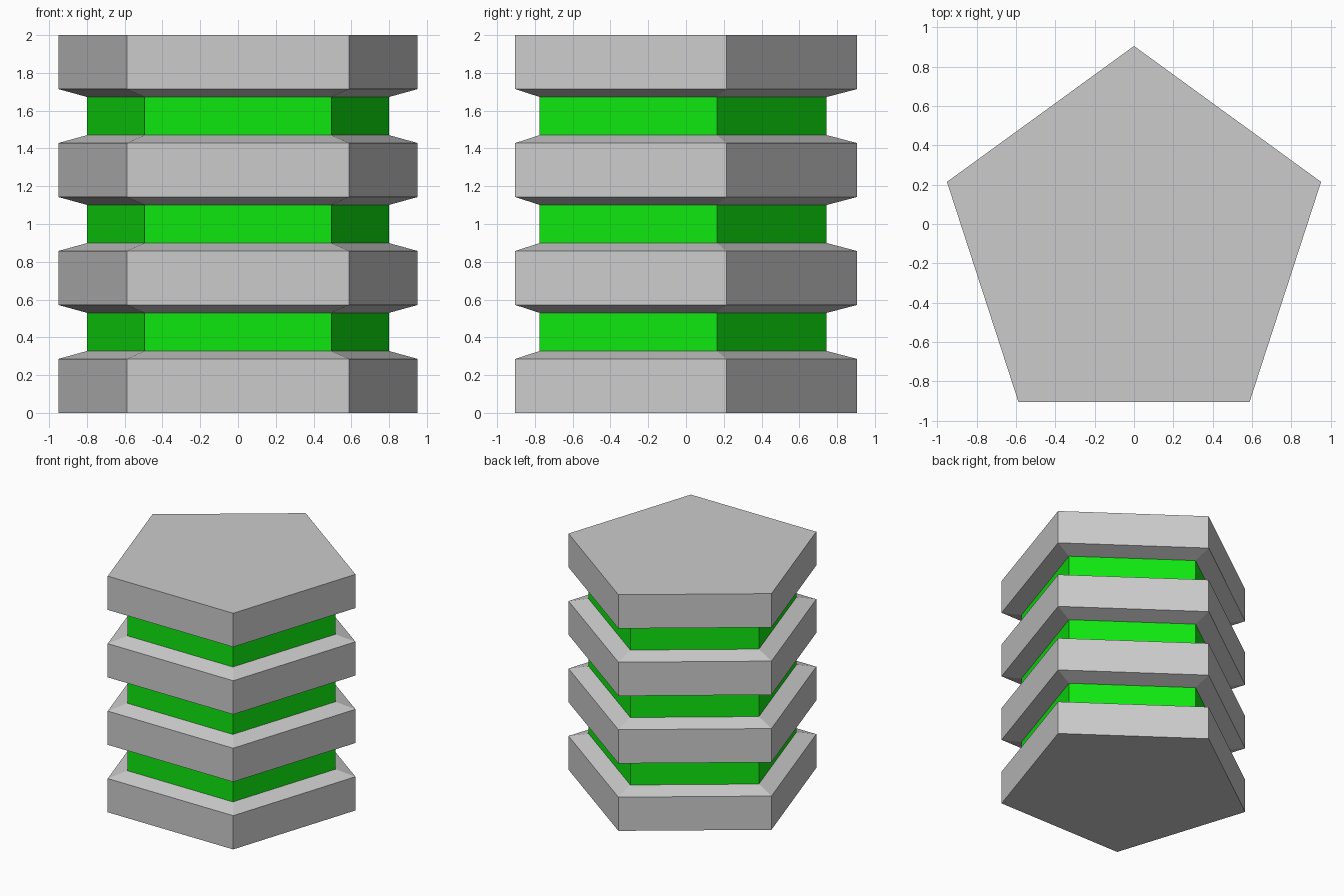
import bpy, bmesh
from math import sin, cos, pi

cube = bpy.data.objects.get("Cube")
if cube:
    bpy.data.objects.remove(cube, do_unlink=True)

SIDES = 5
OUTER, INNER = 1.0, 0.84
CENTRE_Y = -0.095
BAND = 2 / 7       # height of each grey slab and of each gap between slabs
BEVEL = 0.042      # height of the sloped rims


def make_material(name, colour):
    mat = bpy.data.materials.new(name)
    mat.use_nodes = True
    mat.diffuse_color = colour
    mat.node_tree.nodes["Principled BSDF"].inputs["Base Color"].default_value = colour
    return mat


grey = make_material("grey", (0.6, 0.6, 0.6, 1))
green = make_material("bright_green", (0.006, 1.0, 0.006, 1))

# Stepped outline: full slabs joined by sloped rims and a recessed waist
profile = [(OUTER, 0)]
for i in range(3):
    low = BAND * (2 * i + 1)
    high = low + BAND
    profile += [(OUTER, low), (INNER, low + BEVEL),
                (INNER, high - BEVEL), (OUTER, high)]
profile.append((OUTER, 2))

# Pentagonal column, one ring of corners per outline point
bm = bmesh.new()
rings = []
for radius, z in profile:
    angles = [pi / 2 + 2 * pi * k / SIDES for k in range(SIDES)]
    rings.append([bm.verts.new((radius * cos(a), CENTRE_Y + radius * sin(a), z))
                  for a in angles])

for j in range(len(rings) - 1):
    recessed = profile[j][0] == INNER and profile[j + 1][0] == INNER
    for k in range(SIDES):
        n = (k + 1) % SIDES
        face = bm.faces.new((rings[j][k], rings[j][n],
                             rings[j + 1][n], rings[j + 1][k]))
        face.material_index = 1 if recessed else 0

# End caps
bm.faces.new(rings[0][::-1])
bm.faces.new(rings[-1])
bmesh.ops.recalc_face_normals(bm, faces=bm.faces)

mesh = bpy.data.meshes.new("banded_column")
bm.to_mesh(mesh)
bm.free()
mesh.materials.append(grey)
mesh.materials.append(green)
column = bpy.data.objects.new("banded_column", mesh)
bpy.context.collection.objects.link(column)
